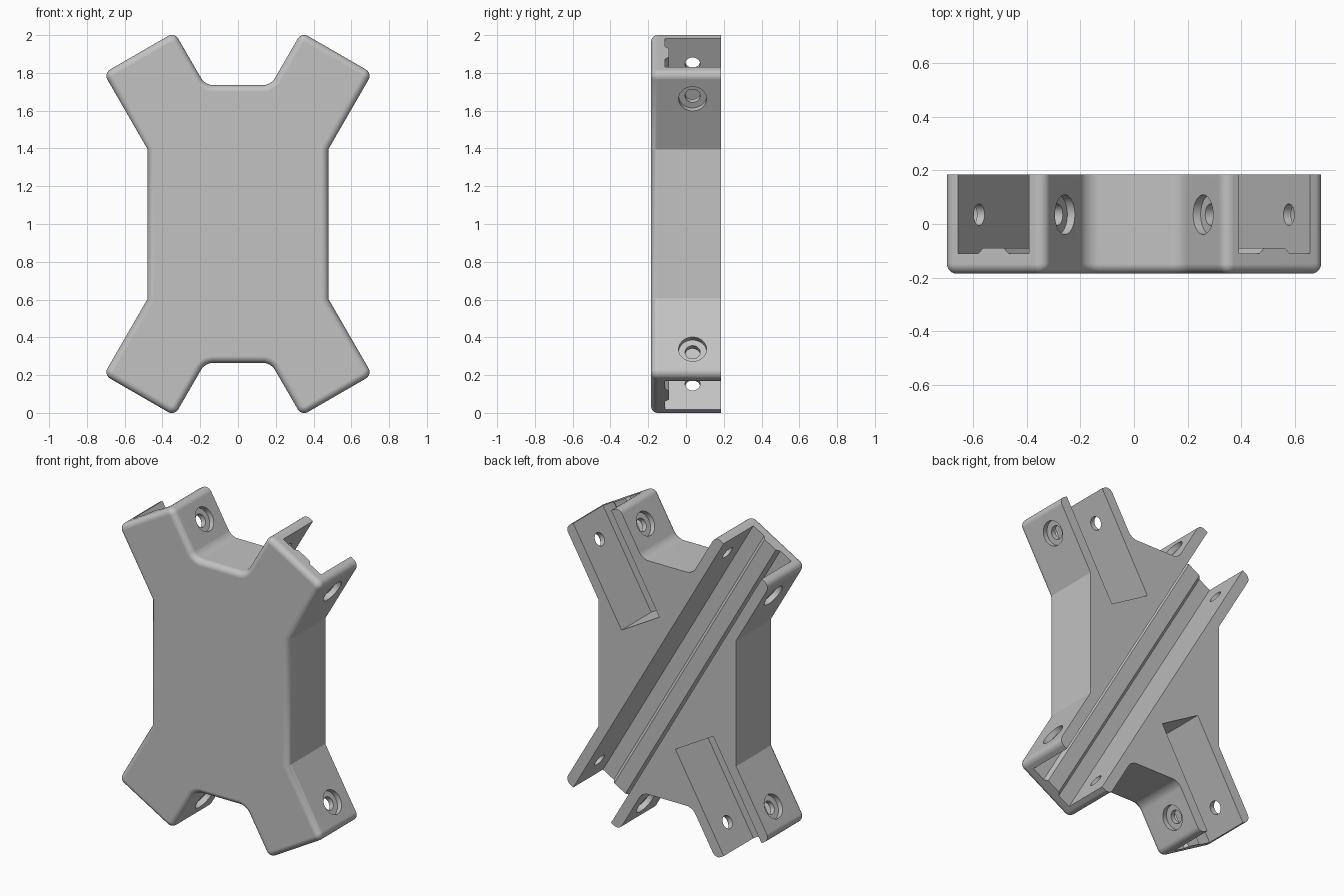
import bpy, bmesh
from math import radians
from mathutils import Matrix, Vector

FRONT, BACK = -0.185, 0.185
ARM_LEN, ARM_HALF, SLOT_HALF = 1.047, 0.2165, 0.152
HOLE_S, HOLE_Y = 0.89, 0.035
CENTRE = Matrix.Translation((0, 0, 1))

if "Cube" in bpy.data.objects:
    bpy.data.objects.remove(bpy.data.objects["Cube"])

grey = bpy.data.materials.new("plain_grey")
grey.use_nodes = True
grey.diffuse_color = (0.54, 0.54, 0.54, 1)
grey.node_tree.nodes["Principled BSDF"].inputs["Base Color"].default_value = (0.54, 0.54, 0.54, 1)


def make_object(name, bm):
    """Turn a closed solid into an object, with its faces pointing outward."""
    bmesh.ops.recalc_face_normals(bm, faces=bm.faces)
    if bm.calc_volume(signed=True) < 0:
        bmesh.ops.reverse_faces(bm, faces=bm.faces)
    mesh = bpy.data.meshes.new(name)
    bm.to_mesh(mesh)
    bm.free()
    mesh.materials.append(grey)
    obj = bpy.data.objects.new(name, mesh)
    bpy.context.collection.objects.link(obj)
    return obj


def prism(points, offset):
    """Solid between a closed loop of points and its offset copy."""
    bm = bmesh.new()
    near = [bm.verts.new(p) for p in points]
    far = [bm.verts.new(Vector(p) + Vector(offset)) for p in points]
    bm.faces.new(near[::-1])
    bm.faces.new(far)
    for i in range(len(near)):
        bm.faces.new((near[i - 1], near[i], far[i], far[i - 1]))
    return bm


def arm_matrix(angle):
    """Local z runs out along an arm, x across it and y through the depth."""
    return CENTRE @ Matrix.Rotation(radians(angle), 4, 'Y')


# Four-armed plate outline: one quarter, mirrored around
turn = Matrix.Rotation(radians(30), 3, 'Y')
outer = turn @ Vector((ARM_HALF, 0, ARM_LEN))
inner = turn @ Vector((-ARM_HALF, 0, ARM_LEN))
quarter = [(0.478, 0.395), (outer.x, outer.z), (inner.x, inner.z), (0.174, 0.735)]
half = quarter + [(-x, z) for x, z in reversed(quarter)]
outline = half + [(x, -z) for x, z in reversed(half)]
bm = prism([(x, FRONT, z + 1) for x, z in outline], (0, BACK - FRONT, 0))

# Round arm corners and notch corners, then the front rim
corners = [e for e in bm.edges
           if abs(e.verts[0].co.y - e.verts[1].co.y) > 0.1 and abs(e.verts[0].co.z - 1) > 0.5]
bmesh.ops.bevel(bm, geom=corners, offset=0.04, segments=6, profile=0.5, affect='EDGES')
rim = [e for e in bm.edges if all(v.co.y < FRONT + 0.001 for v in e.verts)]
bmesh.ops.bevel(bm, geom=rim, offset=0.036, segments=6, profile=0.5, affect='EDGES')
bracket = make_object("cross_bracket", bm)


def slot_cutter(name, angle, start, end):
    """Square channel with a raised tapered rib along its floor."""
    side = [(SLOT_HALF, 0.3), (SLOT_HALF, -0.11), (0.065, -0.11), (0.045, -0.09)]
    loop = side + [(-x, y) for x, y in reversed(side)]
    bm = prism([(x, y, start) for x, y in loop], (0, 0, end - start))
    bm.transform(arm_matrix(angle))
    return make_object(name, bm)


def bore_cutter(name, angle, radius, x0, x1):
    """Round hole running across an arm."""
    bm = bmesh.new()
    place = Matrix.Translation(((x0 + x1) / 2, HOLE_Y, HOLE_S)) @ Matrix.Rotation(radians(90), 4, 'Y')
    bmesh.ops.create_cone(bm, cap_ends=True, segments=40, radius1=radius, radius2=radius,
                          depth=x1 - x0, matrix=arm_matrix(angle) @ place)
    return make_object(name, bm)


# One channel runs right through, two shorter ones stop beside it
cutters = [slot_cutter("through_slot", 150, -1.3, 1.3)]
cutters += [slot_cutter("short_slot", a, 0.375, 1.3) for a in (30, 210)]

# Bolt holes with counterbores on the outside of each arm
for angle in (30, 150, 210, 330):
    cutters.append(bore_cutter("bolt_hole", angle, 0.04, -0.3, 0.3))
    cutters.append(bore_cutter("counterbore", angle, 0.074, ARM_HALF - 0.032, 0.3))
    cutters.append(bore_cutter("counterbore", angle, 0.074, -0.3, 0.032 - ARM_HALF))

bpy.context.view_layer.objects.active = bracket
for cutter in cutters:
    cutter.hide_render = True
    cut = bracket.modifiers.new("cut", 'BOOLEAN')
    cut.operation = 'DIFFERENCE'
    cut.solver = 'EXACT'
    cut.object = cutter
    bpy.ops.object.modifier_apply(modifier=cut.name)
    bpy.data.objects.remove(cutter)

# Smooth the rounded rim while the broad faces stay flat
bpy.ops.object.select_all(action='DESELECT')
bracket.select_set(True)
bpy.ops.object.shade_smooth_by_angle(angle=radians(25))
flatten = bracket.modifiers.new("flat_faces", 'WEIGHTED_NORMAL')
flatten.keep_sharp = True
